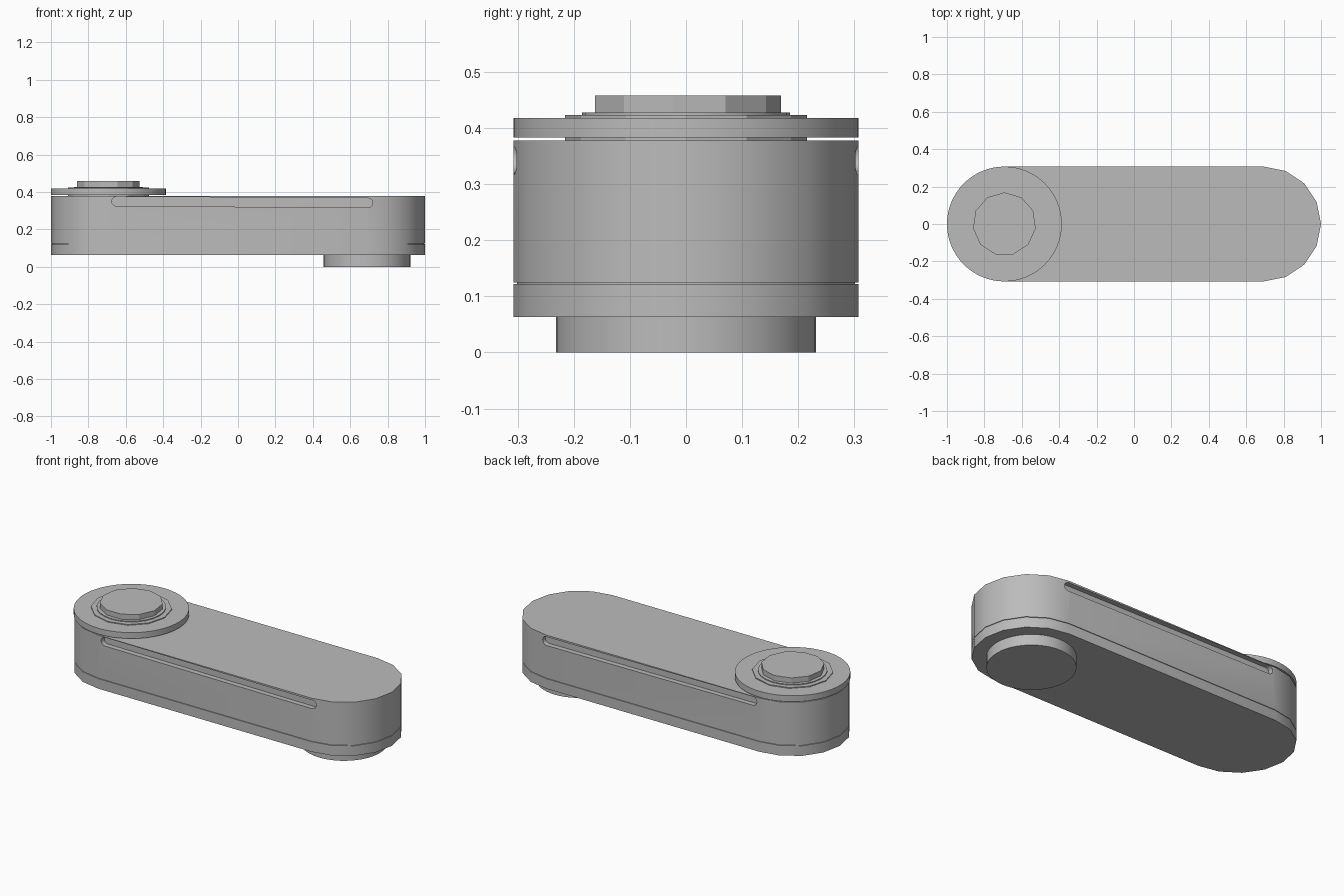
import bpy
import bmesh
from math import sin, cos, pi, radians

default = bpy.data.objects.get("Cube")
if default:
    bpy.data.objects.remove(default, do_unlink=True)

grey = bpy.data.materials.new("plain grey")
grey.use_nodes = True
colour = (0.5, 0.5, 0.5, 1)
grey.diffuse_color = colour
grey.node_tree.nodes["Principled BSDF"].inputs["Base Color"].default_value = colour

R = 0.307        # end radius of the arm
AXIS = 0.693     # distance of each pivot from the middle


def arc(cx, cy, r, start, end, steps):
    angles = [start + (end - start) * i / steps for i in range(steps + 1)]
    return [(cx + r * cos(a), cy + r * sin(a)) for a in angles]


def pill(x0, y0, x1, y1, r, steps):
    """Outline with two rounded ends."""
    return (arc(x1, y1, r, -pi / 2, pi / 2, steps)
            + arc(x0, y0, r, pi / 2, 3 * pi / 2, steps))


def circle(cx, r, sides, start=0):
    return arc(cx, 0, r, start, start + 2 * pi, sides)[:-1]


def prism(name, outline, low, high):
    """Extrude an outline from low to high along local z."""
    bm = bmesh.new()
    base = bm.faces.new([bm.verts.new((x, y, low)) for x, y in outline])
    top = bmesh.ops.extrude_face_region(bm, geom=[base])["geom"]
    verts = [v for v in top if isinstance(v, bmesh.types.BMVert)]
    bmesh.ops.translate(bm, verts=verts, vec=(0, 0, high - low))
    bmesh.ops.recalc_face_normals(bm, faces=bm.faces)
    mesh = bpy.data.meshes.new(name)
    bm.to_mesh(mesh)
    bm.free()
    mesh.materials.append(grey)
    obj = bpy.data.objects.new(name, mesh)
    bpy.context.collection.objects.link(obj)
    return obj


def activate(obj):
    bpy.ops.object.select_all(action="DESELECT")
    obj.select_set(True)
    bpy.context.view_layer.objects.active = obj


# Arm housing: lower cover, thin recessed seam and main shell
lower_cover = prism("lower_cover", pill(-AXIS, 0, AXIS, 0, R, 8), 0.063, 0.122)
seam = prism("seam", pill(-AXIS, 0, AXIS, 0, R - 0.006, 8), 0.121, 0.126)
shell = prism("shell", pill(-AXIS, 0, AXIS, 0, R, 8), 0.125, 0.378)

# Long rounded grooves in the front and back of the shell
groove = pill(-0.65, 0.35, 0.695, 0.342, 0.025, 10)
for side in (-1, 1):
    low, high = sorted((-side * (R - 0.03), -side * 0.4))
    cutter = prism("groove_cutter", groove, low, high)
    cutter.rotation_euler.x = radians(90)
    cutter.hide_render = True
    cut = shell.modifiers.new("groove", "BOOLEAN")
    cut.operation = "DIFFERENCE"
    cut.solver = "EXACT"
    cut.object = cutter
    activate(shell)
    bpy.ops.object.modifier_apply(modifier=cut.name)
    bpy.data.objects.remove(cutter, do_unlink=True)

# Round foot under one pivot
foot = prism("foot", circle(0.69, 0.232, 48), 0, 0.064)

# Joint stack on top of the other pivot
joint_disc = prism("joint_disc", circle(-AXIS, R, 64), 0.383, 0.418)
bearing = prism("bearing", circle(-AXIS, 0.216, 12), 0.377, 0.423)
washer = prism("washer", circle(-AXIS, 0.185, 24), 0.42, 0.428)
hub = prism("hub", circle(-AXIS, 0.169, 11, pi / 2), 0.425, 0.458)

for part in (lower_cover, seam, shell, foot, joint_disc, bearing, washer, hub):
    activate(part)
    bpy.ops.object.shade_smooth_by_angle(angle=radians(29))
